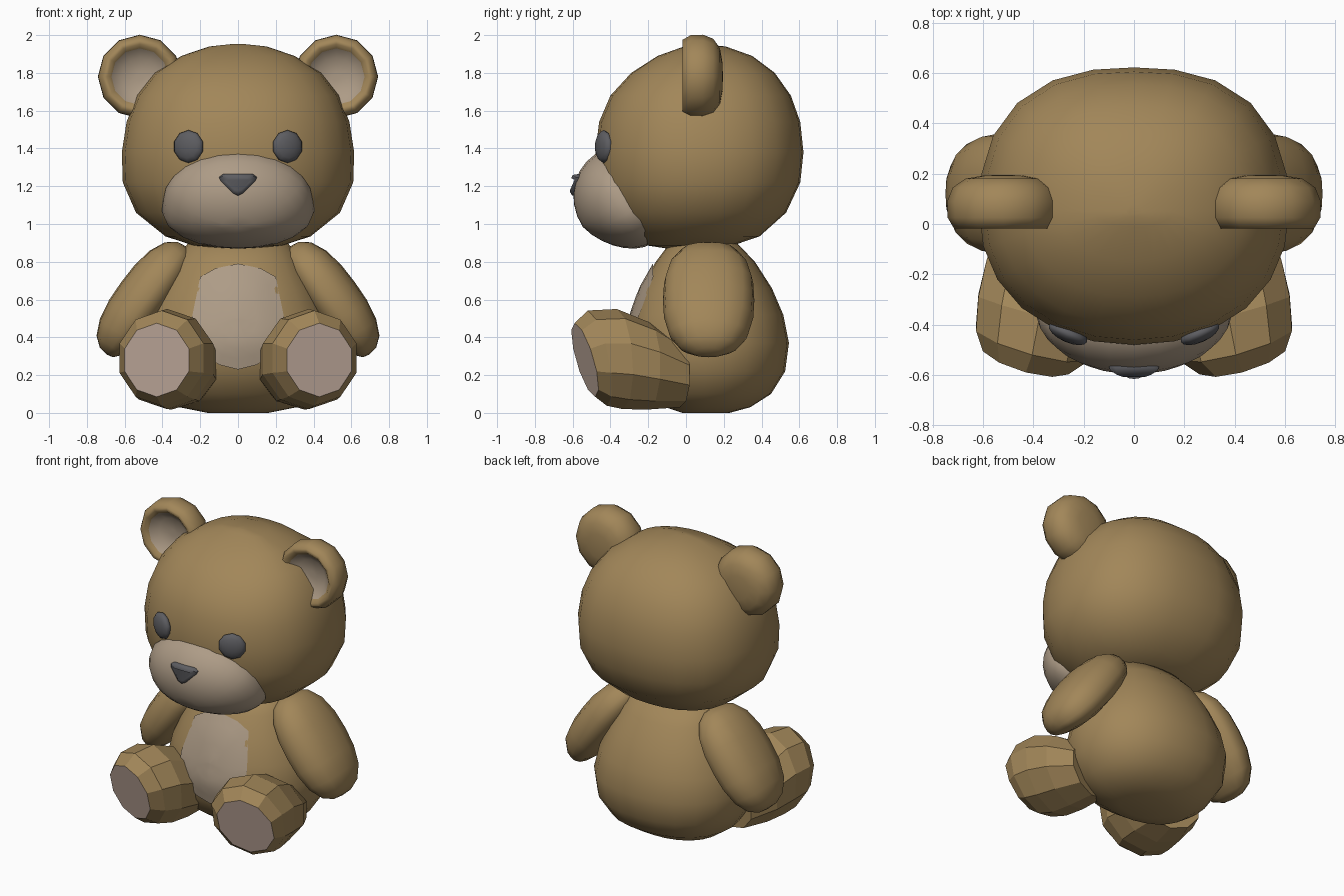
import bpy, bmesh, math
from mathutils import Vector, Matrix
from mathutils.bvhtree import BVHTree

if "Cube" in bpy.data.objects:
    bpy.data.objects.remove(bpy.data.objects["Cube"])


def material(name, rgb):
    m = bpy.data.materials.new(name)
    m.diffuse_color = (*rgb, 1)
    m.use_nodes = True
    m.node_tree.nodes["Principled BSDF"].inputs["Base Color"].default_value = m.diffuse_color
    return m


BROWN = material("brown_fur", (0.36, 0.24, 0.10))
CREAM = material("cream_fur", (0.42, 0.33, 0.24))
PINK = material("pink_pad", (0.62, 0.47, 0.39))
DARK = material("dark_grey", (0.11, 0.11, 0.12))


def finish(name, bm, mats, smooth=50, mirror=False):
    bmesh.ops.recalc_face_normals(bm, faces=bm.faces)
    me = bpy.data.meshes.new(name)
    bm.to_mesh(me)
    bm.free()
    ob = bpy.data.objects.new(name, me)
    bpy.context.collection.objects.link(ob)
    for m in mats:
        me.materials.append(m)
    if smooth:
        bpy.ops.object.select_all(action='DESELECT')
        ob.select_set(True)
        bpy.context.view_layer.objects.active = ob
        bpy.ops.object.shade_smooth_by_angle(angle=math.radians(smooth))
    if mirror:
        mod = ob.modifiers.new("mirror", 'MIRROR')
        mod.use_mirror_merge = False
    return ob


def loft(rings):
    """Skin a list of closed rings, with a cap at each end."""
    bm = bmesh.new()
    vs = [[bm.verts.new(p) for p in r] for r in rings]
    n = len(vs[0])
    bands = []
    for a, b in zip(vs, vs[1:]):
        bands.append([bm.faces.new((a[i], a[(i + 1) % n], b[(i + 1) % n], b[i])) for i in range(n)])
    caps = [bm.faces.new(vs[0]), bm.faces.new(vs[-1])]
    return bm, bands, caps


def angles(n, start=0.0):
    return [start + math.tau * i / n for i in range(n)]


def lumpy(rows, cy, front, back, n=24):
    """Squarish oval rings from rows of (z, half width, front y, back y)."""
    rings = []
    for z, rx, yf, yb in rows:
        ring = []
        for a in angles(n):
            c, s = math.cos(a), math.sin(a)
            p = back if s > 0 else front
            k = (abs(c) ** p + abs(s) ** p) ** (-1 / p)
            ring.append((rx * k * c, cy + (yb - cy if s > 0 else cy - yf) * k * s, z))
        rings.append(ring)
    return rings


def ball(segs, rings, fn):
    """Unit sphere whose points are remapped by fn."""
    bm = bmesh.new()
    bmesh.ops.create_uvsphere(bm, u_segments=segs, v_segments=rings, radius=1)
    for v in bm.verts:
        v.co = fn(v.co.copy())
    return bm


# Head
head_rows = [(0.87, .12, -.10, .13), (0.887, .24, -.21, .25), (0.935, .385, -.31, .39),
             (1.06, .54, -.42, .53), (1.22, .61, -.47, .605), (1.38, .615, -.48, .622),
             (1.54, .59, -.46, .605), (1.68, .535, -.40, .555), (1.80, .44, -.29, .47),
             (1.89, .30, -.15, .35), (1.94, .15, -.01, .21), (1.953, .03, .03, .08)]
finish("head", loft(lumpy(head_rows, .05, 2.15, 2.45))[0], [BROWN], 80)

# Body
body_rows = [(0.0, .16, -.02, .23), (0.03, .31, -.11, .34), (0.10, .41, -.21, .45),
             (0.22, .49, -.29, .525), (0.37, .51, -.32, .545), (0.52, .475, -.29, .515),
             (0.66, .41, -.24, .455), (0.80, .335, -.16, .365), (0.92, .25, -.07, .25)]
body_bm = loft(lumpy(body_rows, .1, 2.1, 2.25))[0]
body_bm.normal_update()
tree = BVHTree.FromBMesh(body_bm)
finish("body", body_bm, [BROWN], 80)

# Belly patch: octagon projected onto the body front
half = [(0, .79), (.12, .765), (.20, .72), (.245, .50), (.245, .41), (.20, .325), (.1, .255), (0, .23)]
outline = half + [(-x, z) for x, z in half[-2:0:-1]]
bm = bmesh.new()
rows = []
for k in (1, .8, .6, .4, .2, .02):
    row = []
    for x, z in outline:
        x, z = x * k, .5 + (z - .5) * k
        hit = tree.ray_cast(Vector((x, -2, z)), Vector((0, 1, 0)))[0]
        row.append(bm.verts.new((x, hit.y - .01, z)))
    rows.append(row)
n = len(outline)
for a, b in zip(rows, rows[1:]):
    for i in range(n):
        bm.faces.new((a[i], a[(i + 1) % n], b[(i + 1) % n], b[i]))
bm.faces.new(rows[-1])
finish("belly_patch", bm, [CREAM], 80)

# Muzzle: tilted oval, wider towards the chin
out, down = Vector((0, -.84, -.545)), Vector((0, .545, -.84))


def muzzle_point(p):
    t = p.y
    w = .395 * (1 + .22 * max(0, t))
    depth = p.z * (.265 - .05 * max(0, t)) if p.z > 0 else p.z * .12
    return (Vector((0, -.325, 1.13)) + Vector((p.x * w, 0, 0))
            + down * t * (.275 if t > 0 else .285) + out * depth)


finish("muzzle", ball(24, 14, muzzle_point), [CREAM], 80)

# Nose: rounded triangle, curved round the muzzle
tri = [(-.075, .055), (.075, .055), (.105, .04), (.10, .02), (.03, -.05), (0, -.065),
       (-.03, -.05), (-.10, .02), (-.105, .04)]
nose = [[(x * s, y - .12 * z * s + 3 * x * x, 1.21 + z * s) for x, z in tri]
        for y, s in ((-.55, .9), (-.58, 1), (-.61, .9), (-.62, .6))]
finish("nose", loft(nose)[0], [DARK], 60)

# Eyes: flattened balls turned outwards
turn = Matrix.Rotation(math.radians(24), 3, 'Z')
eye = ball(10, 8, lambda p: Vector((.262, -.435, 1.41))
           + turn @ Vector((p.x * .087, -p.z * .035, p.y * .087)))
finish("eyes", eye, [DARK], 80, True)

# Ears: dished, turned around the front-back axis
ear_profile = [(.02, .05), (.10, .045), (.15, .005), (.172, -.017), (.195, -.018), (.22, .025),
               (.222, .09), (.20, .145), (.15, .18), (.08, .192), (.02, .195)]
ear = [[(.52 + r * math.cos(a), y, 1.78 + r * math.sin(a)) for a in angles(12, math.pi / 2)]
       for r, y in ear_profile]
bm, bands, caps = loft(ear)
for f in bands[0] + bands[1] + [caps[0]]:
    f.material_index = 1
finish("ears", bm, [BROWN, CREAM], 80, True)

# Arms: boxy ovals leaning out from the shoulders, flatter inside
along, side = Vector((.59, 0, -.807)), Vector((.807, 0, .59))


def arm_point(p):
    k = sum(abs(c) ** 2.5 for c in p) ** (-1 / 2.5)
    q = p * k
    return (Vector((.485, .12, .595)) + side * q.x * (.165 if q.x > 0 else .11)
            + Vector((0, q.y * .242, 0)) + along * q.z * .355)


finish("arms", ball(16, 10, arm_point), [BROWN], 80, True)

# Legs: faceted, turned slightly outwards, with a pad on the sole
yaw = math.radians(15)
u = Vector((math.cos(yaw), math.sin(yaw), 0))
leg_rows = [((.315, -.03, .20), .20, .17, 0), ((.35, -.20, .25), .255, .232, .0),
            ((.375, -.35, .285), .265, .265, -.06), ((.405, -.47, .29), .242, .252, -.2),
            ((.43, -.535, .28), .185, .195, -.28)]
leg = [[Vector(c) + u * rx * math.cos(a) + Vector((0, lean, 1)) * rz * math.sin(a)
        for a in angles(10, math.radians(18))] for c, rx, rz, lean in leg_rows]
bm, bands, caps = loft(leg)
caps[1].material_index = 1
finish("legs", bm, [BROWN, PINK], 0, True)
